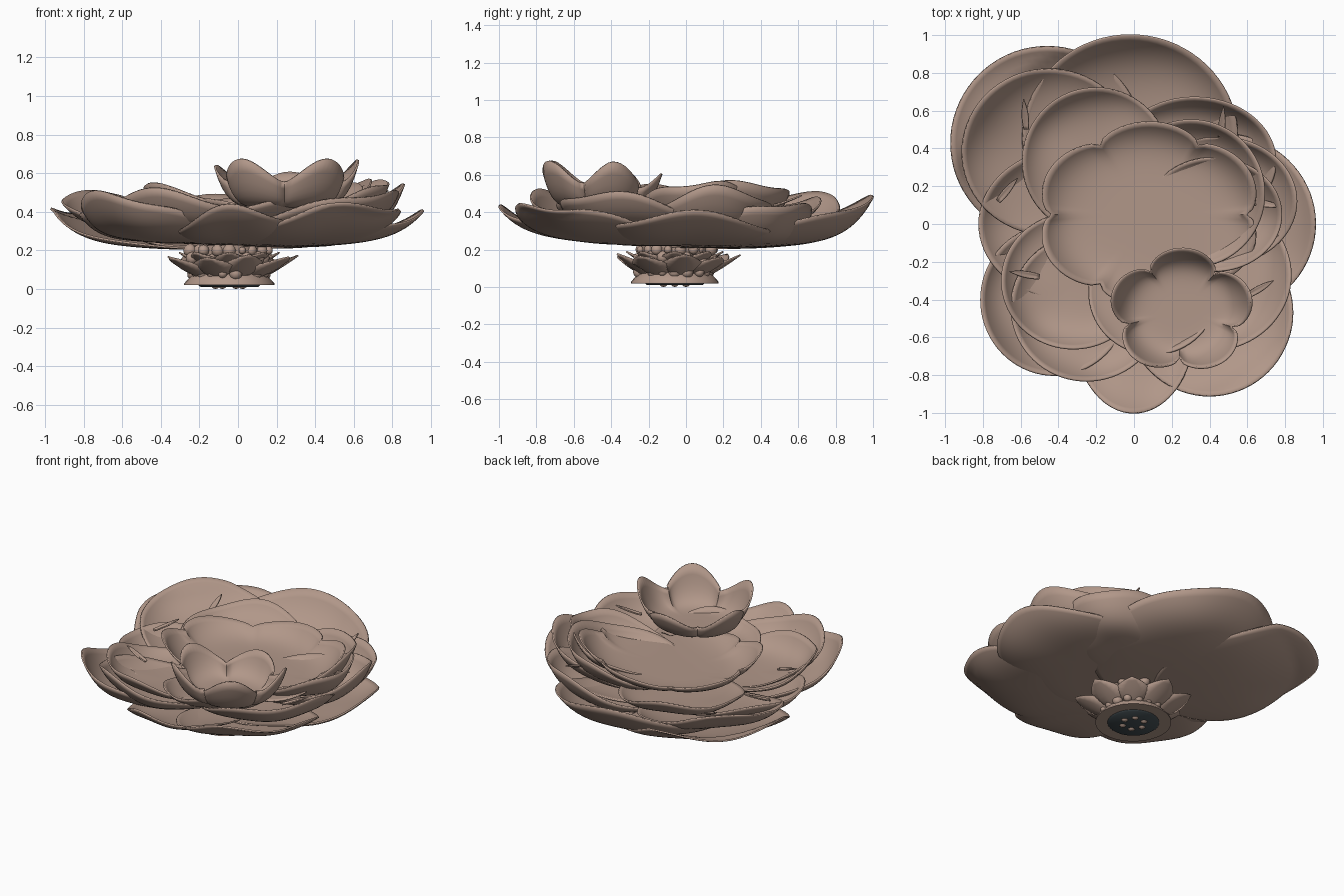
import bpy, bmesh, math, random
from mathutils import Vector

random.seed(4)
cube = bpy.data.objects.get("Cube")
if cube:
    bpy.data.objects.remove(cube, do_unlink=True)


def material(name, rgb):
    m = bpy.data.materials.new(name)
    m.use_nodes = True
    m.diffuse_color = (*rgb, 1)
    m.node_tree.nodes["Principled BSDF"].inputs["Base Color"].default_value = (*rgb, 1)
    return m


ROSE = material("dusty rose", (0.44, 0.31, 0.25))
SLATE = material("dark slate", (0.06, 0.08, 0.09))


def finish(bm, name, mat=ROSE, thick=0.0):
    bmesh.ops.recalc_face_normals(bm, faces=bm.faces)
    mesh = bpy.data.meshes.new(name)
    bm.to_mesh(mesh)
    bm.free()
    ob = bpy.data.objects.new(name, mesh)
    bpy.context.collection.objects.link(ob)
    mesh.materials.append(mat)
    if thick:
        mod = ob.modifiers.new("thickness", "SOLIDIFY")
        mod.thickness = thick
        mod.offset = 0
    bpy.ops.object.select_all(action='DESELECT')
    ob.select_set(True)
    bpy.context.view_layer.objects.active = ob
    bpy.ops.object.shade_smooth_by_angle(angle=math.radians(50))
    return ob


def dish(name, cx, cy, rx, ry, height, lobes=0, turn=0, scallop=0.0, rings=14, segs=72):
    """Round sheet; height(t, angle, x, y, lobe) gives z from centre (t=0) to rim (t=1)."""
    bm = bmesh.new()

    def point(t, a):
        swing = abs(math.cos(lobes * (a - math.radians(turn)) / 2)) if lobes else 1
        reach = t * (1 - scallop * (1 - swing ** 0.6) * t)
        x, y = cx + rx * reach * math.cos(a), cy + ry * reach * math.sin(a)
        return bm.verts.new((x, y, height(t, a, x, y, swing)))

    centre = point(0, 0)
    last = None
    for i in range(1, rings + 1):
        ring = [point((i / rings) ** 0.7, math.tau * j / segs) for j in range(segs)]
        for j in range(segs):
            k = (j + 1) % segs
            if last:
                bm.faces.new((last[j], ring[j], ring[k], last[k]))
            else:
                bm.faces.new((centre, ring[j], ring[k]))
        last = ring
    return finish(bm, name, ROSE, 0.01)


def petal(name, cx, cy, rx, ry, floor, lip):
    """Petal that follows the bloom's bowl and lifts at the rim facing outward."""
    out = math.atan2(cy, cx)
    phase = random.uniform(0, math.tau)

    def height(t, a, x, y, swing):
        face = 0.5 + 0.5 * math.cos(a - out)
        ripple = 0.02 * math.sin(4 * a + phase) * t ** 3
        return floor + 0.14 * min(math.hypot(x, y), 1) ** 4 + face * (lip * t ** 6 + ripple)

    return dish(name, cx, cy, rx, ry, height)


def leaf(name, base, angle, length, width, rise, steps=8):
    """Pointed, folded leaf that curls upward toward its tip."""
    bm = bmesh.new()
    rows = []
    for i in range(steps + 1):
        t = i / steps
        w = width * math.sin(math.pi * (0.2 + 0.8 * t)) ** 0.8 if t < 1 else 0.002
        row = []
        for s in (-1, -0.5, 0, 0.5, 1):
            u, v = length * t, s * w / 2
            z = rise * t ** 1.2 + 0.25 * width * s * s * (1 - t)
            row.append(bm.verts.new((base[0] + u * math.cos(angle) - v * math.sin(angle),
                                     base[1] + u * math.sin(angle) + v * math.cos(angle),
                                     base[2] + z)))
        rows.append(row)
    for r, q in zip(rows, rows[1:]):
        for j in range(4):
            bm.faces.new((r[j], r[j + 1], q[j + 1], q[j]))
    return finish(bm, name, ROSE, 0.008)


# Outer petals: side, position, radii, rim lift
outer = [("back_left", -0.46, 0.43, 0.51, 0.51, 0.06), ("back", -0.02, 0.45, 0.57, 0.55, 0.12),
         ("back_right", 0.32, 0.33, 0.43, 0.34, 0.16), ("right", 0.46, 0.0, 0.5, 0.48, 0.05),
         ("front_right", 0.4, -0.47, 0.44, 0.44, 0.06), ("front", 0.0, -0.55, 0.32, 0.45, 0.05),
         ("front_left", -0.42, -0.4, 0.39, 0.4, 0.13), ("left", -0.34, 0.0, 0.48, 0.4, 0.1)]
for i, (side, x, y, rx, ry, lip) in enumerate(outer):
    petal("outer_petal_" + side, x, y, rx, ry, 0.208 + 0.005 * i, lip)

# Middle petals
middle = [("back_left", -0.45, 0.38, 0.46, 0.44, 0.08), ("right", 0.45, 0.12, 0.41, 0.34, 0.17),
          ("front_left", -0.25, -0.44, 0.4, 0.39, 0.13), ("front_right", 0.4, -0.27, 0.43, 0.4, 0.12),
          ("left", -0.32, -0.3, 0.38, 0.36, 0.12)]
for i, (side, x, y, rx, ry, lip) in enumerate(middle):
    petal("middle_petal_" + side, x, y, rx, ry, 0.27 + 0.007 * i, lip)

# Inner petals
inner = [("back", -0.2, 0.33, 0.39, 0.39, 0.09), ("right", 0.3, 0.16, 0.39, 0.39, 0.19),
         ("front", 0.1, -0.36, 0.34, 0.33, 0.08), ("far_right", 0.42, 0.05, 0.36, 0.3, 0.17)]
for i, (side, x, y, rx, ry, lip) in enumerate(inner):
    petal("inner_petal_" + side, x, y, rx, ry, 0.325 + 0.005 * i, lip)


# Scalloped central dish, its rim sinking at the back and toward the raised cup in front
def central_height(t, a, x, y, swing):
    lean = math.cos(a + math.radians(60))
    sink = lean ** 2 * (1 if lean > 0 else 0.45)
    return 0.37 + (0.13 + 0.05 * swing) * (1 - sink) * t ** 6


# The cup's rim is lowest on the side facing the dish
def cup_height(t, a, x, y, swing):
    low = 1 - 0.28 * max(0, math.cos(a - math.radians(100)))
    return 0.425 + (0.13 + 0.12 * swing ** 1.6) * low * t ** 6


dish("central_dish", 0.08, 0.05, 0.6, 0.49, central_height, 6, 30, 0.14, segs=96)
dish("raised_cup", 0.25, -0.46, 0.38, 0.33, cup_height, 5, 88, 0.25, segs=90)

# Slim curled creases where petals fold over
for i, (x, y, z, a) in enumerate([(-0.57, 0.5, 0.4, 95), (0.46, 0.46, 0.43, 85),
                                  (0.62, 0.12, 0.45, -10), (-0.72, 0.12, 0.38, 50),
                                  (-0.5, -0.28, 0.38, 170), (0.6, -0.38, 0.42, 30)]):
    leaf(f"curled_crease_{i}", (x, y, z), math.radians(a), 0.16, 0.035, 0.06)

# Stand: flared foot, core, ruff of small leaves and beaded clusters
SX, SY = -0.045, -0.06


def around(radius, angle, z):
    return Vector((SX + radius * math.cos(angle), SY + radius * math.sin(angle), z))


def lathe(name, profile, mat=ROSE, segs=32):
    bm = bmesh.new()
    rings = [[bm.verts.new(around(r, math.tau * j / segs, z)) for j in range(segs)]
             for r, z in profile]
    for p, q in zip(rings, rings[1:]):
        for j in range(segs):
            k = (j + 1) % segs
            bm.faces.new((p[j], p[k], q[k], q[j]))
    bm.faces.new(rings[0][::-1])
    bm.faces.new(rings[-1])
    return finish(bm, name, mat)


lathe("stand_foot", [(0.235, 0.02), (0.235, 0.028), (0.2, 0.065), (0.15, 0.1)])
lathe("stand_core", [(0.17, 0.06), (0.18, 0.13), (0.19, 0.225)])
lathe("stand_underside", [(0.15, 0.012), (0.16, 0.02)], SLATE)

for i in range(9):
    a = math.tau * i / 9 + 0.15
    leaf(f"stand_leaf_{i}", around(0.15, a, 0.05), a, random.uniform(0.17, 0.22), 0.22,
         random.uniform(0.1, 0.13))
for i in range(8):
    a = math.tau * i / 8
    leaf(f"stand_inner_leaf_{i}", around(0.13, a, 0.11), a, 0.13, 0.15, 0.08)


def bead(bm, radius, place):
    ball = bmesh.ops.create_icosphere(bm, subdivisions=2, radius=radius)
    bmesh.ops.translate(bm, verts=ball["verts"], vec=place)


bm = bmesh.new()
for row in range(4):
    for i in range(18):
        a = math.tau * (i + row / 2) / 18
        spread = random.uniform(0.17, 0.21)
        bead(bm, random.uniform(0.018, 0.036), around(spread, a, 0.08 + 0.04 * row))
for i in range(6):
    bead(bm, 0.025, around(0.07, math.tau * i / 6, 0.025))
finish(bm, "stand_beads")
